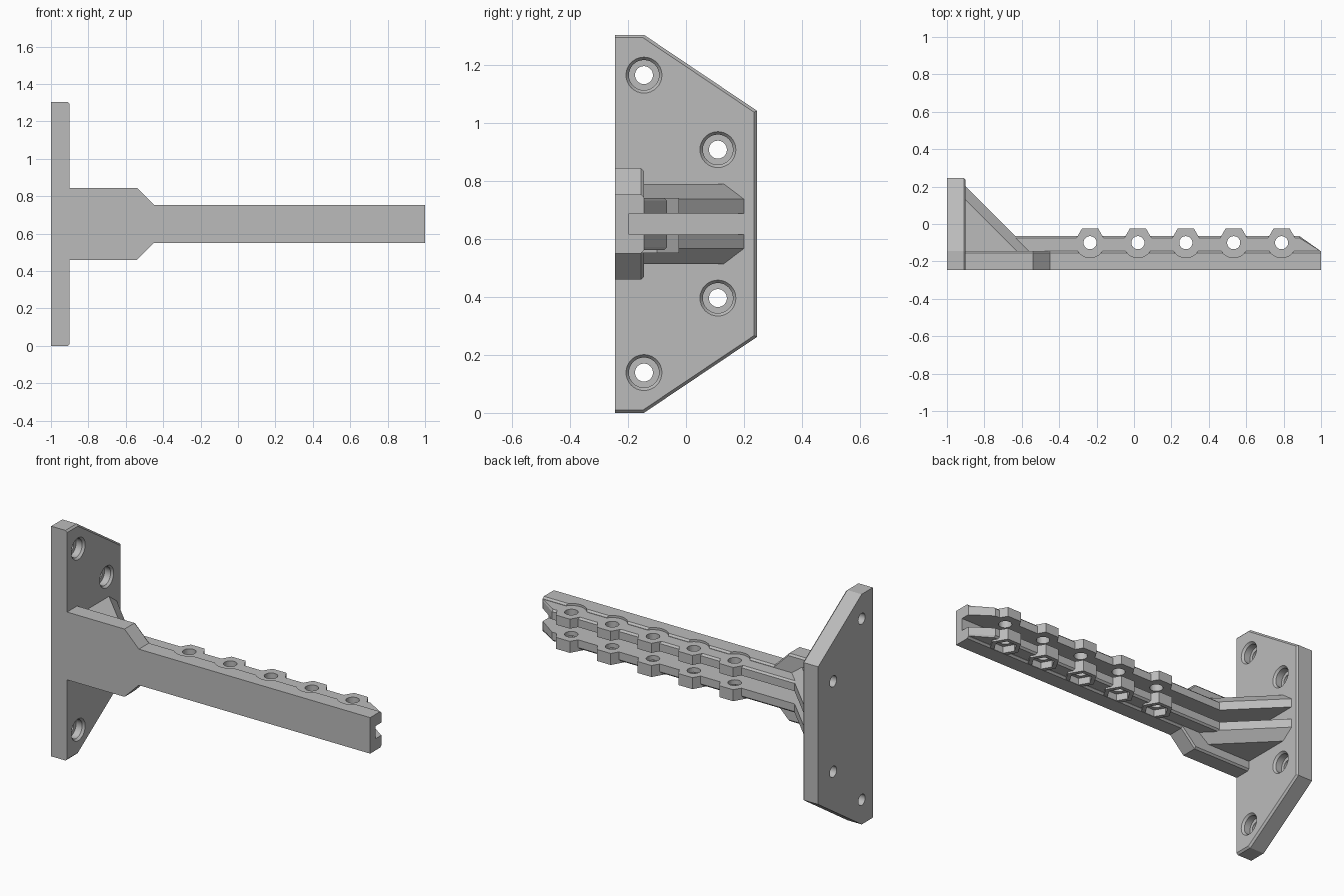
import bpy
import bmesh
import math

if "Cube" in bpy.data.objects:
    bpy.data.objects.remove(bpy.data.objects["Cube"])

grey = bpy.data.materials.new("plain grey")
grey.use_nodes = True
colour = (0.5, 0.5, 0.5, 1)
grey.diffuse_color = colour
grey.node_tree.nodes["Principled BSDF"].inputs["Base Color"].default_value = colour

MID = 0.652      # height of the symmetry plane
SLOT = 0.036     # half width of the slot between the rails
RAIL = 0.09      # half height over both rails
BEAM = 0.102     # half height of the beam
HOLE_Y = -0.1
HOLES_X = [-0.235 + 0.256 * i for i in range(5)]


def loft(name, *stacks):
    """Each stack is a list of equal-length loops, bridged and capped."""
    bm = bmesh.new()
    for loops in stacks:
        rings = [[bm.verts.new(p) for p in loop] for loop in loops]
        n = len(rings[0])
        bm.faces.new(rings[0])
        bm.faces.new(rings[-1])
        for a, b in zip(rings, rings[1:]):
            for i in range(n):
                j = (i + 1) % n
                bm.faces.new((a[i], a[j], b[j], b[i]))
    bmesh.ops.recalc_face_normals(bm, faces=bm.faces)
    mesh = bpy.data.meshes.new(name)
    bm.to_mesh(mesh)
    bm.free()
    mesh.materials.append(grey)
    obj = bpy.data.objects.new(name, mesh)
    bpy.context.collection.objects.link(obj)
    return obj


def ring(x, y, r, n):
    return [(x + r * math.cos(2 * math.pi * i / n),
             y + r * math.sin(2 * math.pi * i / n)) for i in range(n)]


def at_z(points, z):
    return [(x, y, MID + z) for x, y in points]


def at_x(points, x):
    return [(x, y, z) for y, z in points]


def columns(name, r, n, z0, z1):
    """One upright prism at every rail hole."""
    return loft(name, *[[at_z(ring(x, HOLE_Y, r, n), z) for z in (z0, z1)]
                        for x in HOLES_X])


def cut(obj, *cutters):
    bpy.context.view_layer.objects.active = obj
    for c in cutters:
        mod = obj.modifiers.new("cut", 'BOOLEAN')
        mod.operation = 'DIFFERENCE'
        mod.solver = 'EXACT'
        mod.object = c
        bpy.ops.object.modifier_apply(modifier=mod.name)


# Mounting plate with chamfered outer edge
def plate_outline(d):
    half = [(-0.245, MID - d), (-0.145 - d / 3, MID - d), (0.245 - d, 0.39 - d / 2)]
    return ([(y, MID - h) for y, h in half]
            + [(y, MID + h) for y, h in reversed(half)])


plate = loft("mounting_plate", [at_x(plate_outline(0), -1),
                                at_x(plate_outline(0), -0.91),
                                at_x(plate_outline(0.01), -0.9)])

# Countersunk screw holes
screws = [(y, MID + s * h) for s in (-1, 1) for y, h in ((-0.145, 0.513), (0.11, 0.256))]
bores = loft("bore_cutter", *[[at_x(ring(y, z, r, 32), x) for x, r in
                               ((-0.89, 0.062), (-0.9, 0.062), (-0.912, 0.052), (-0.95, 0.052))]
                              for y, z in screws])
pins = loft("pin_cutter", *[[at_x(ring(y, z, 0.031, 32), x) for x in (-1.1, -0.8)]
                            for y, z in screws])
cut(plate, bores, pins)


# Beam: wide root tapering to a long arm, back edges chamfered
def beam_outline(y, d):
    half = [(-0.9, 0.192 - d), (-0.54, 0.192 - d), (-0.45, BEAM - d), (1, BEAM - d)]
    return ([(x, y, MID - h) for x, h in half]
            + [(x, y, MID + h) for x, h in reversed(half)])


beam = loft("beam", [beam_outline(-0.245, 0), beam_outline(-0.155, 0),
                     beam_outline(-0.145, 0.01)])

# Cutters shared by the beam and rails
slot = loft("slot_cutter", [at_z([(-0.9, -0.197), (1.1, -0.197), (1.1, 0.3), (-0.9, 0.3)], z)
                            for z in (-SLOT, SLOT)])
seats = columns("seat_cutter", 0.08, 32, RAIL, 0.2)
holes = columns("hole_cutter", 0.035, 32, -0.3, 0.3)
pockets = columns("nut_pocket_cutter", 0.062, 6, -0.2, -0.062)
cut(beam, slot, seats, pockets)

# Rails, hexagonal bosses and diagonal gussets on both sides of the slot
for side, word in ((1, "upper"), (-1, "lower")):
    body = [(-0.7, -0.146), (1, -0.146), (0.885, -0.075), (-0.7, -0.075)]
    full = [(x, -0.065 if y > -0.1 else y) for x, y in body]
    rail = loft(word + "_rail", [at_z(full, side * SLOT), at_z(full, side * 0.08),
                                 at_z(body, side * RAIL)])
    top = RAIL if side > 0 else -BEAM + 0.001
    bosses = columns(word + "_bosses", 0.087, 6, side * SLOT, top)
    for part in (rail, bosses):
        cut(part, holes)
        if side < 0:
            cut(part, pockets)

    inner = [(-0.9, -0.15), (-0.9, 0.2), (-0.55, -0.15)]
    outer = [(-0.9, -0.15), (-0.9, 0.13), (-0.62, -0.15)]
    loft(word + "_gusset", [at_z(inner, side * SLOT), at_z(inner, side * 0.085),
                            at_z(outer, side * 0.138)])

for c in (slot, seats, holes, pockets, bores, pins):
    bpy.data.objects.remove(c)

# Smooth bores, sharp edges elsewhere
bpy.ops.object.select_all(action='DESELECT')
for o in (plate, beam):
    o.select_set(True)
bpy.context.view_layer.objects.active = plate
bpy.ops.object.shade_smooth_by_angle(angle=math.radians(20))
